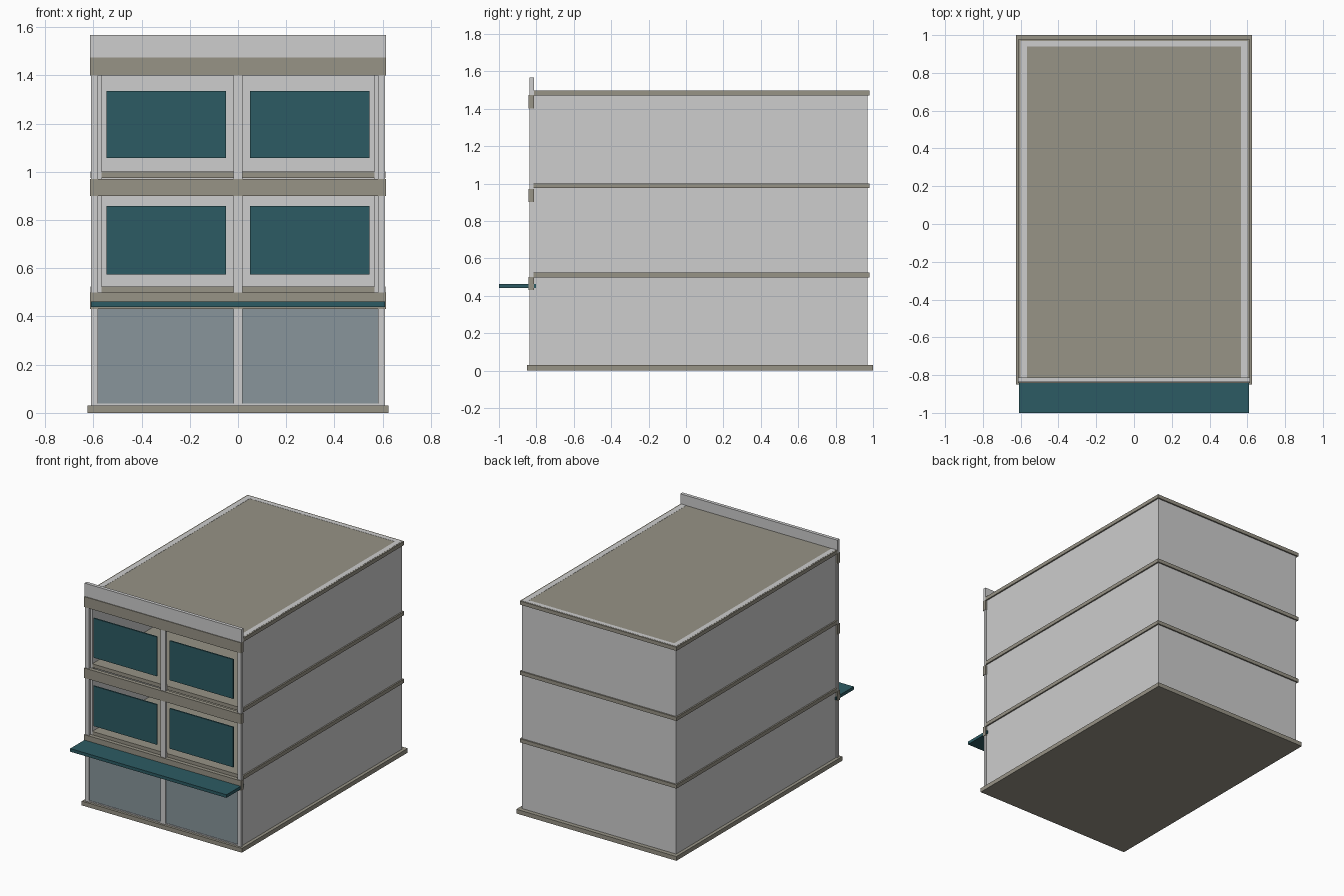
import bpy

if "Cube" in bpy.data.objects:
    bpy.data.objects.remove(bpy.data.objects["Cube"])


def material(name, hex_rgb):
    def lin(c):
        c /= 255
        return c / 12.92 if c <= 0.04045 else ((c + 0.055) / 1.055) ** 2.4
    m = bpy.data.materials.new(name)
    m.diffuse_color = (*[lin(c) for c in hex_rgb], 1)
    m.use_nodes = True
    m.node_tree.nodes["Principled BSDF"].inputs["Base Color"].default_value = m.diffuse_color
    return m


LIGHT = material("light_grey_wall", (205, 205, 205))
TAUPE = material("taupe_trim", (151, 147, 134))
TEAL = material("dark_teal", (44, 91, 99))
GLASS = material("blue_grey_glass", (136, 149, 155))


def box(name, x, y, z, mat):
    """Box from (min, max) ranges on each axis."""
    verts = [(a, b, c) for a in x for b in y for c in z]
    faces = [(0, 1, 3, 2), (4, 6, 7, 5), (0, 4, 5, 1),
             (2, 3, 7, 6), (0, 2, 6, 4), (1, 5, 7, 3)]
    mesh = bpy.data.meshes.new(name)
    mesh.from_pydata(verts, [], faces)
    mesh.materials.append(mat)
    ob = bpy.data.objects.new(name, mesh)
    bpy.context.collection.objects.link(ob)
    return ob


def pair(name, x, y, z, mat):
    """The same box on the right and left of the centre line."""
    box(name + "_right", x, y, z, mat)
    box(name + "_left", (-x[1], -x[0]), y, z, mat)


# Base plinth and the hollow shell, open at the front
box("plinth", (-0.625, 0.625), (-0.85, 1.0), (0, 0.03), TAUPE)
pair("side_wall", (0.567, 0.602), (-0.815, 0.97), (0.03, 1.497), LIGHT)
box("back_wall", (-0.567, 0.567), (0.94, 0.97), (0.03, 1.497), LIGHT)

# Floor and roof slabs project past the walls as trim bands
for name, z0 in (("first_floor_slab", 0.498), ("second_floor_slab", 0.975),
                 ("roof_slab", 1.47)):
    box(name, (-0.612, 0.612), (-0.815, 0.98), (z0, z0 + 0.026), TAUPE)

# Facade columns, beams and parapet
pair("corner_column", (0.58, 0.61), (-0.836, -0.815), (0.03, 1.47), LIGHT)
box("centre_column", (-0.018, 0.018), (-0.836, -0.815), (0.03, 1.47), LIGHT)
for i, z in enumerate(((0.43, 0.50), (0.90, 0.97), (1.40, 1.474))):
    box(f"facade_beam_{i + 1}", (-0.613, 0.613), (-0.842, -0.814), z, TAUPE)
box("parapet", (-0.613, 0.613), (-0.837, -0.813), (1.474, 1.567), LIGHT)

# Shop glazing with a thin sill, and the upper window panes
pair("shop_glass", (0.018, 0.58), (-0.828, -0.818), (0.038, 0.43), GLASS)
pair("shop_sill", (0.018, 0.58), (-0.832, -0.815), (0.03, 0.038), LIGHT)
for floor, z in (("first", (0.575, 0.858)), ("second", (1.058, 1.336))):
    pair(floor + "_floor_window", (0.05, 0.546), (-0.834, -0.824), z, TEAL)

# Canopy over the shop front
box("canopy", (-0.61, 0.61), (-1.0, -0.803), (0.44, 0.462), TEAL)
